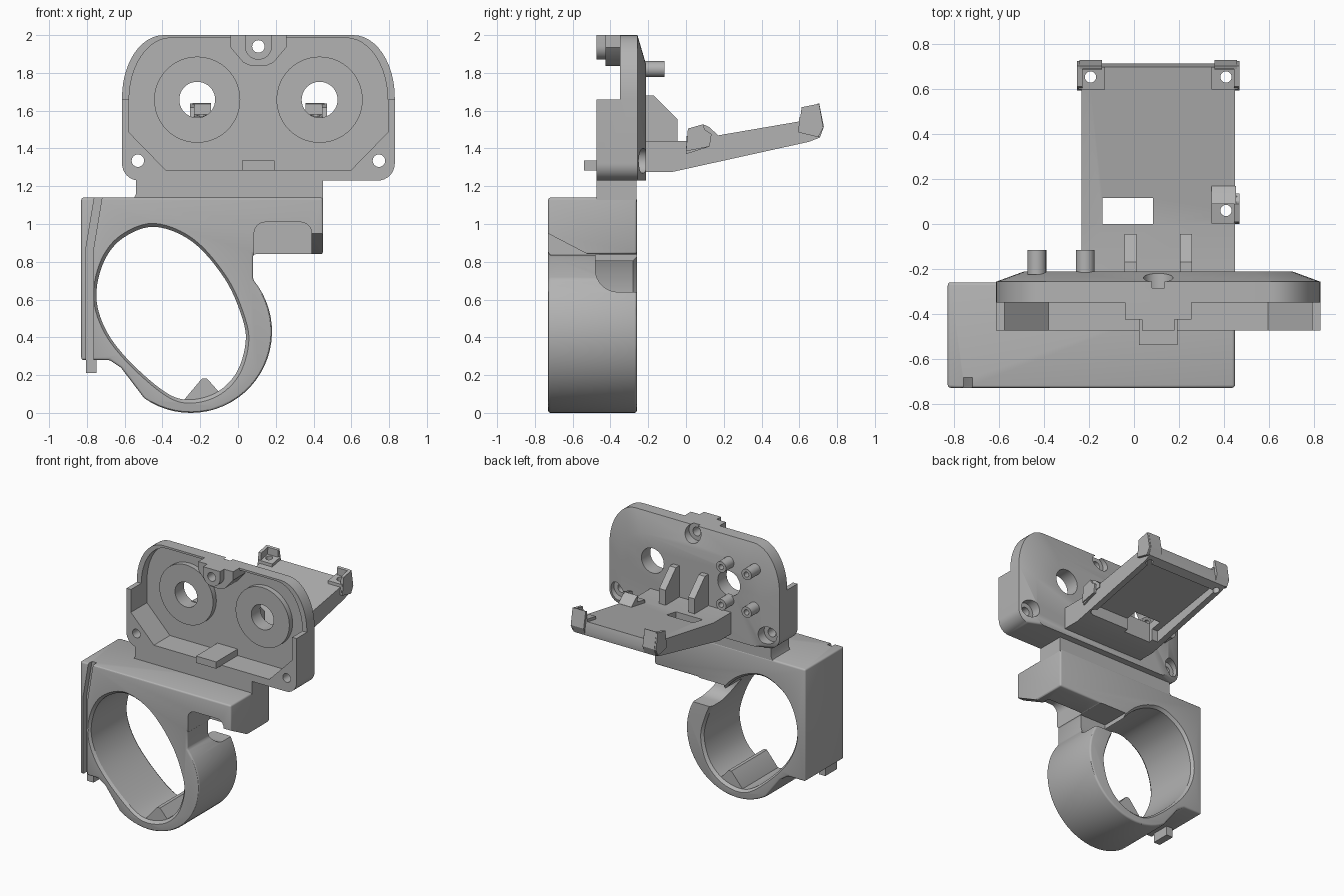
import bpy, bmesh
from math import sin, cos, radians, pi

old = bpy.data.objects.get("Cube")
if old:
    bpy.data.objects.remove(old, do_unlink=True)

GREY = (0.45, 0.45, 0.45, 1)
grey = bpy.data.materials.new("plain_grey")
grey.diffuse_color = GREY
grey.use_nodes = True
grey.node_tree.nodes["Principled BSDF"].inputs["Base Color"].default_value = GREY

CX = 0.108      # centre line of the housing and shelf


def loft(name, rings):
    """Closed solid through rings of points with equal counts."""
    bm = bmesh.new()
    rows = [[bm.verts.new(p) for p in ring] for ring in rings]
    n = len(rows[0])
    for a, b in zip(rows, rows[1:]):
        for i in range(n):
            j = (i + 1) % n
            bm.faces.new((a[i], a[j], b[j], b[i]))
    bm.faces.new(rows[0])
    bm.faces.new(rows[-1])
    bmesh.ops.recalc_face_normals(bm, faces=bm.faces)
    mesh = bpy.data.meshes.new(name)
    bm.to_mesh(mesh)
    bm.free()
    mesh.materials.append(grey)
    ob = bpy.data.objects.new(name, mesh)
    bpy.context.collection.objects.link(ob)
    return ob


def at_y(pts, y):
    return [(u, y, v) for u, v in pts]


def prism_y(name, pts, y0, y1):
    return loft(name, [at_y(pts, y0), at_y(pts, y1)])


def prism_x(name, pts, x0, x1):
    return loft(name, [[(x, u, v) for u, v in pts] for x in (x0, x1)])


def box(name, x0, x1, y0, y1, z0, z1):
    return prism_y(name, [(x0, z0), (x1, z0), (x1, z1), (x0, z1)], y0, y1)


def arc(cx, cz, rx, rz, a0, a1, n):
    angles = [radians(a0 + (a1 - a0) * i / n) for i in range(n + 1)]
    return [(cx + rx * cos(a), cz + rz * sin(a)) for a in angles]


def cylinder(name, x, z, r, y0, y1, n=40):
    return prism_y(name, arc(x, z, r, r, 0, 360 - 360 / n, n - 1), y0, y1)


def smooth_loop(pts, steps=6):
    """Closed Catmull-Rom curve through the points."""
    out, n = [], len(pts)
    for i in range(n):
        a, b, c, d = (pts[(i + k - 1) % n] for k in range(4))
        for s in range(steps):
            t = s / steps
            out.append(tuple(b[k] + t / 2 * (c[k] - a[k] + t * (2 * a[k] - 5 * b[k] + 4 * c[k] - d[k]
                       + t * (3 * (b[k] - c[k]) + d[k] - a[k]))) for k in (0, 1)))
    return out


def apply_mod(ob, mod):
    bpy.context.view_layer.objects.active = ob
    bpy.ops.object.modifier_apply(modifier=mod.name)


def cut(ob, *cutters):
    for c in cutters:
        mod = ob.modifiers.new("cut", 'BOOLEAN')
        mod.operation, mod.solver, mod.object = 'DIFFERENCE', 'EXACT', c
        apply_mod(ob, mod)
        bpy.data.objects.remove(c, do_unlink=True)


# Clamp body with rounded edges
outline = [(-0.83, 1.14), (-0.83, 0.28), (-0.68, 0.28), (-0.62, 0.24)]
outline += arc(-0.25, 0.43, 0.43, 0.43, 235, 400, 28)
outline += [(0.08, 0.84), (0.45, 0.84), (0.45, 1.14)]
clamp = prism_y("clamp_body", outline, -0.73, -0.26)
bev = clamp.modifiers.new("round", 'BEVEL')
bev.width, bev.segments, bev.limit_method = 0.013, 3, 'ANGLE'
apply_mod(clamp, bev)

# Oblong clamp opening with chamfered rims
hole = smooth_loop([(-0.75, 0.62), (-0.705, 0.45), (-0.59, 0.29), (-0.4, 0.12), (-0.27, 0.07),
                    (-0.12, 0.105), (-0.01, 0.21), (0.04, 0.37), (0.02, 0.51), (-0.07, 0.71),
                    (-0.24, 0.905), (-0.44, 0.985), (-0.61, 0.925), (-0.71, 0.8)])
wide = [(-0.36 + (x + 0.36) * 1.06, 0.53 + (z - 0.53) * 1.06) for x, z in hole]
cut(clamp, loft("opening_cutter", [at_y(wide, -0.74), at_y(hole, -0.71),
                                   at_y(hole, -0.28), at_y(wide, -0.25)]))

# Rear notch in the ring, sloped block underside, front pocket, cable groove
notch = [(-0.2, 0.64), (-0.2, 0.838), (-0.48, 0.838)] + arc(-0.36, 0.76, 0.12, 0.12, 180, 270, 8)
pocket = [(0.39, 0.8), (0.39, 0.95)] + arc(0.33, 0.95, 0.06, 0.06, 10, 90, 6)
pocket += arc(0.145, 0.95, 0.06, 0.06, 90, 180, 6) + [(0.085, 0.8)]
cut(clamp,
    prism_x("notch_cutter", notch, -0.14, 0.3),
    prism_x("slope_cutter", [(-0.76, 0.965), (-0.52, 0.84), (-0.52, 0.8), (-0.76, 0.8)], 0.085, 0.5),
    prism_y("pocket_cutter", pocket, -0.8, -0.46),
    prism_y("groove_cutter", [(-0.805, 0.2), (-0.765, 0.2), (-0.765, 0.87), (-0.71, 1.2),
                              (-0.75, 1.2), (-0.805, 0.87)], -0.8, -0.685))

prism_y("grip_tooth", [(-0.29, 0.05), (-0.285, 0.07), (-0.19, 0.183), (-0.165, 0.183),
                       (-0.1, 0.11), (-0.1, 0.08), (-0.18, 0.04)], -0.71, -0.28)
box("cable_peg", -0.805, -0.75, -0.68, -0.54, 0.21, 0.3)
prism_y("neck", [(-0.56, 1.12), (-0.54, 1.16), (-0.54, 1.25), (0.45, 1.25), (0.45, 1.12)], -0.475, -0.262)


# Housing: rounded shell with a chamfered back
def shell_outline(half, top, low):
    right = low + arc(half - 0.22, top - 0.33, 0.22, 0.33, 0, 90, 12)
    return [(CX + x, z) for x, z in right] + [(CX - x, z) for x, z in reversed(right)]


corner = arc(0.632, 1.32, 0.09, 0.09, -90, 0, 8)
shell = shell_outline(0.722, 2.0, corner)
back = [(CX + (x - CX) * 0.83, 1.23 + (z - 1.23) * 0.8) for x, z in shell]
housing = loft("housing", [at_y(shell, -0.475), at_y(shell, -0.257), at_y(back, -0.212)])
cavity = shell_outline(0.685, 1.985, [(0.49, 1.285), (0.685, 1.485)])
cut(housing,
    prism_y("cavity_cutter", cavity, -0.6, -0.28),
    box("upper_rim_cutter", -1, 1.2, -0.6, -0.35, 1.66, 2.1))

# Raised rings round the two eye holes
for side, label in ((-1, "right"), (1, "left")):
    x = CX + side * 0.324
    ring = cylinder(label + "_ring", x, 1.658, 0.228, -0.32, -0.27, 64)
    for ob in (ring, housing):
        cut(ob, cylinder("eye_cutter", x, 1.658, 0.095, -0.6, 0))

# Top screw boss: a wide step and a narrow one
half_boss = [(0.148, 2.0), (0.148, 1.935), (0.08, 1.855), (0.04, 1.837)]
wide_boss = [(CX + x, z) for x, z in half_boss] + [(CX - x, z) for x, z in reversed(half_boss)]
narrow = [(CX + 0.072, 2.0)] + arc(CX, 1.942, 0.072, 0.072, 0, -180, 16) + [(CX - 0.072, 2.0)]
bosses = [prism_y("screw_boss", wide_boss, -0.425, -0.265),
          prism_y("screw_boss_front", narrow, -0.475, -0.42)]

# Screw holes with rear counterbores
for x, z in ((CX, 1.94), (CX - 0.638, 1.335), (CX + 0.638, 1.335)):
    for ob in [housing] + (bosses if x == CX else []):
        cut(ob, cylinder("screw_cutter", x, z, 0.033, -0.6, 0, 24))
        cut(ob, cylinder("counterbore_cutter", x, z, 0.066, -0.285, 0, 32))

box("front_tab", 0.022, 0.193, -0.54, -0.27, 1.283, 1.335)

# Four hollow pegs on the back
for x in (-0.433, -0.217):
    for z in (1.82, 1.53):
        peg = cylinder("rear_peg", x, z, 0.042, -0.225, -0.115, 24)
        cut(peg, cylinder("peg_cutter", x, z, 0.02, -0.2, 0, 16))

# Tilted shelf, hollow underneath, with a window
shelf = prism_x("shelf", [(-0.25, 1.275), (-0.075, 1.275), (0.65, 1.435), (0.71, 1.458), (0.715, 1.5),
                          (0.7, 1.56), (0.0, 1.44), (-0.25, 1.44)], -0.235, 0.45)
cut(shelf,
    prism_x("recess_cutter", [(0.03, 1.2), (0.03, 1.385), (0.65, 1.49), (0.65, 1.3)], -0.19, 0.405),
    box("window_cutter", -0.14, 0.085, 0.0, 0.115, 1.2, 1.6))

# Gussets between housing and shelf
for x in (-0.015, 0.232):
    prism_x("gusset", [(-0.23, 1.42), (-0.23, 1.68), (-0.17, 1.68), (-0.045, 1.555), (-0.045, 1.42)],
            x - 0.027, x + 0.027)


def drill(ob, x, y):
    hole_pts = arc(x, y, 0.025, 0.025, 0, 345, 23)
    cut(ob, loft("drill_cutter", [[(u, v, z) for u, v in hole_pts] for z in (1.2, 1.8)]))


# Far corner holders: drilled pad, side cheek and end lip
for side, label in ((-1, "right"), (1, "left")):
    def across(name, pts, a, b):
        return prism_x(label + name, pts, CX + side * a, CX + side * b)
    pad = across("_far_pad", [(0.595, 1.49), (0.6, 1.565), (0.7, 1.582), (0.7, 1.5)], 0.237, 0.355)
    for ob in (pad, shelf):
        drill(ob, CX + side * 0.302, 0.655)
    across("_far_cheek", [(0.595, 1.485), (0.612, 1.618), (0.705, 1.637), (0.727, 1.51),
                          (0.7, 1.46)], 0.338, 0.362)
    across("_far_lip", [(0.685, 1.475), (0.69, 1.634), (0.705, 1.64), (0.73, 1.515),
                        (0.71, 1.46)], 0.25, 0.35)

# Near holder on one side only
near = prism_x("near_pad", [(0.0, 1.37), (0.003, 1.465), (0.125, 1.487), (0.125, 1.41)], 0.345, 0.46)
for ob in (near, shelf):
    drill(ob, 0.41, 0.06)
prism_x("near_cheek", [(0.0, 1.385), (0.01, 1.505), (0.09, 1.528), (0.1, 1.5),
                       (0.135, 1.475), (0.125, 1.41)], 0.446, 0.47)
prism_x("near_lip", [(0.1, 1.43), (0.09, 1.528), (0.12, 1.515), (0.17, 1.47), (0.17, 1.44)], 0.345, 0.455)

# Smooth curved walls, keep edges sharp
for ob in bpy.context.scene.objects:
    if ob.type == 'MESH' and ob.data.materials and ob.data.materials[0] == grey:
        bpy.ops.object.select_all(action='DESELECT')
        ob.select_set(True)
        bpy.context.view_layer.objects.active = ob
        bpy.ops.object.shade_smooth_by_angle(angle=pi / 6)
